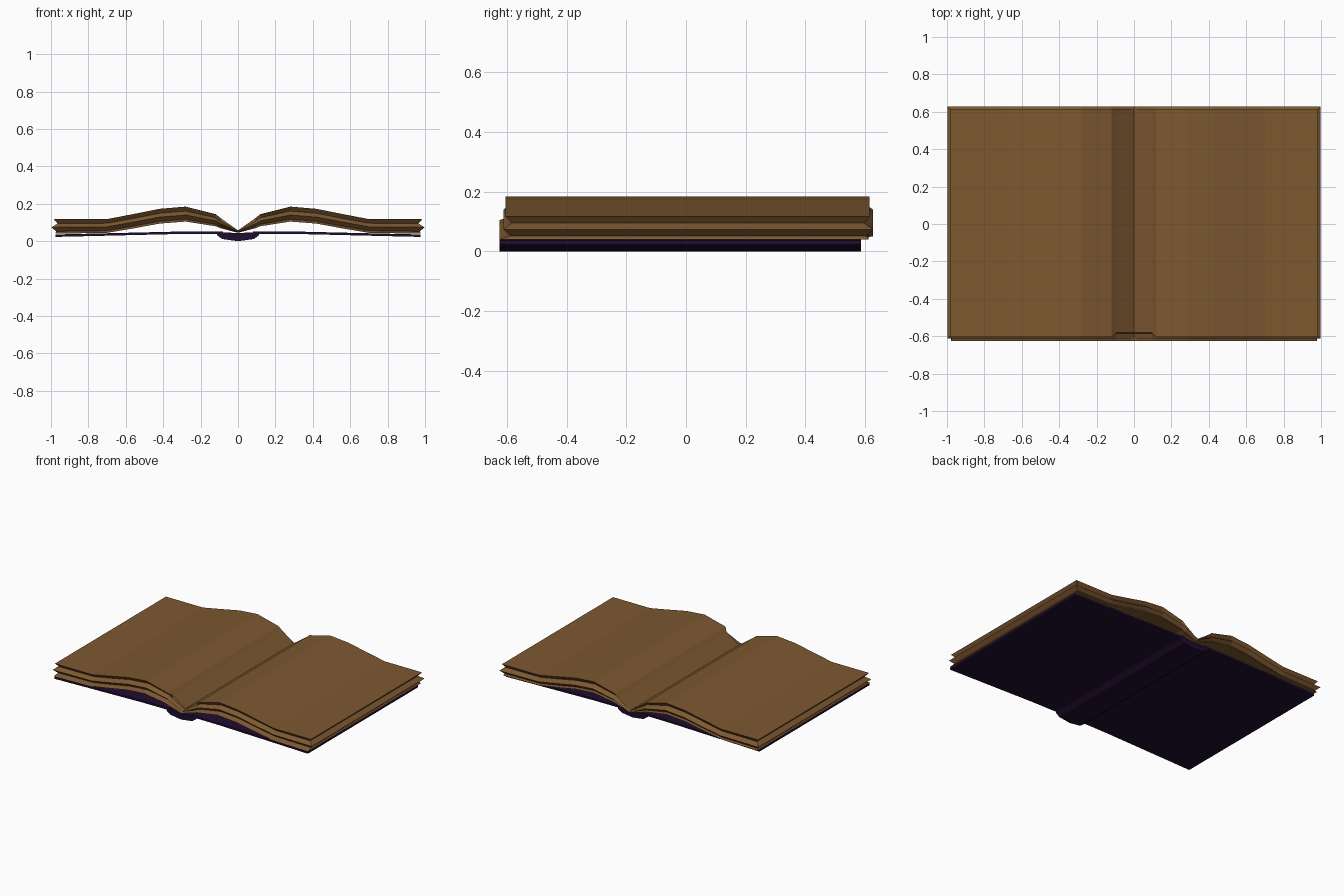
import bpy, bmesh

cube = bpy.data.objects.get("Cube")
if cube:
    bpy.data.objects.remove(cube)


def material(name, rgb):
    m = bpy.data.materials.new(name)
    m.use_nodes = True
    m.diffuse_color = (*rgb, 1)
    m.node_tree.nodes["Principled BSDF"].inputs["Base Color"].default_value = (*rgb, 1)
    return m


paper = material("aged_paper", (0.205, 0.098, 0.03))
leather = material("dark_purple_leather", (0.014, 0.004, 0.03))


def finish(name, bm, mat, mirrored=False):
    bmesh.ops.recalc_face_normals(bm, faces=bm.faces)
    mesh = bpy.data.meshes.new(name)
    bm.to_mesh(mesh)
    bm.free()
    mesh.materials.append(mat)
    obj = bpy.data.objects.new(name, mesh)
    bpy.context.collection.objects.link(obj)
    if mirrored:
        obj.modifiers.new("Mirror", "MIRROR").merge_threshold = 0.0005
    return obj


def loft(bm, rings, cap_first, cap_last):
    rings = [[bm.verts.new(p) for p in ring] for ring in rings]
    n = len(rings[0])
    for a, b in zip(rings, rings[1:]):
        for i in range(n):
            j = (i + 1) % n
            bm.faces.new((a[i], a[j], b[j], b[i]))
    for use, ring in ((cap_first, rings[0]), (cap_last, rings[-1])):
        if use:  # strip of quads between the two halves of the ring
            for i in range(n // 2 - 1):
                bm.faces.new((ring[i], ring[i + 1], ring[n - 2 - i], ring[n - 1 - i]))


# Page block: x, top z, bottom z across one half of the spread
columns = [(0, .058, .045), (.095, .125, .07), (.12, .145, .08), (.28, .185, .105),
           (.42, .173, .094), (.55, .147, .07), (.70, .118, .045), (1, .118, .04)]
# Fanned edges: depth, front y, back y, outer x for each layer
layers = [(0, -.605, .615, .985), (.3, -.585, .598, .965), (.56, -.612, .627, .997),
          (.84, -.59, .605, .972), (1, -.625, .612, .978)]
rings = []
for x, top, bottom in columns:
    front, back = [], []
    for depth, y0, y1, outer in layers:
        z = top + (bottom - top) * depth
        px = outer if x == 1 else x
        if depth == 0 and x < .1:
            y0 = -.58
        front.append((px, y0, z))
        back.append((px, y1, z))
    rings.append(front + back[::-1])
bm = bmesh.new()
loft(bm, rings, False, True)
finish("pages", bm, paper, True)

# Cover boards: thin slabs sloping gently down from the spine
FRONT, BACK = -.625, .587
bm = bmesh.new()
loft(bm, [[(x, FRONT, z), (x, FRONT, z - .013), (x, BACK, z - .013), (x, BACK, z)]
          for x, z in ((.08, .053), (.3, .052), (.975, .036))], True, True)
finish("cover_boards", bm, leather, True)

# Rounded spine: an extruded profile below the fold
profile = [(-.115, .048), (-.11, .03), (-.085, .012), (0, 0),
           (.085, .012), (.11, .03), (.115, .048), (0, .044)]
bm = bmesh.new()
face = bm.faces.new([bm.verts.new((x, FRONT, z)) for x, z in profile])
new = bmesh.ops.extrude_face_region(bm, geom=[face])["geom"]
bmesh.ops.translate(bm, vec=(0, BACK - FRONT, 0),
                    verts=[g for g in new if isinstance(g, bmesh.types.BMVert)])
finish("spine", bm, leather)
